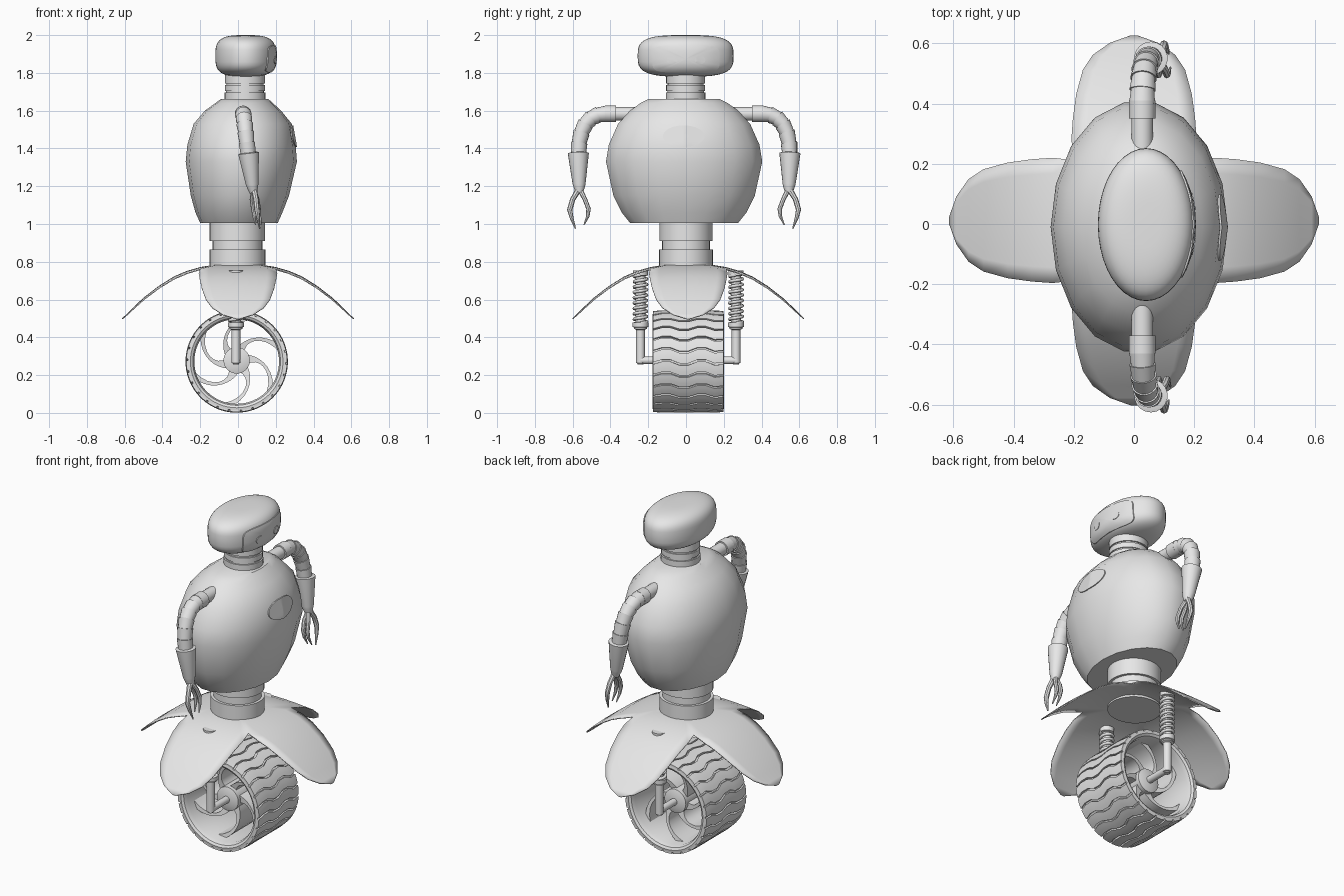
import bpy, bmesh
from math import sin, cos, pi, radians
from mathutils import Vector
from mathutils.bvhtree import BVHTree

cube = bpy.data.objects.get("Cube")
if cube:
    bpy.data.objects.remove(cube, do_unlink=True)

grey = bpy.data.materials.new("plain grey")
grey.use_nodes = True
grey.diffuse_color = (0.8, 0.8, 0.8, 1)
grey.node_tree.nodes["Principled BSDF"].inputs["Base Color"].default_value = (0.8, 0.8, 0.8, 1)


def finish(name, bm, angle=35):
    bmesh.ops.remove_doubles(bm, verts=bm.verts, dist=0.0002)
    bmesh.ops.recalc_face_normals(bm, faces=bm.faces)
    mesh = bpy.data.meshes.new(name)
    bm.to_mesh(mesh)
    bm.free()
    mesh.materials.append(grey)
    obj = bpy.data.objects.new(name, mesh)
    bpy.context.collection.objects.link(obj)
    bpy.ops.object.select_all(action='DESELECT')
    obj.select_set(True)
    bpy.context.view_layer.objects.active = obj
    bpy.ops.object.shade_smooth_by_angle(angle=radians(angle))
    return obj


def skin(bm, rings, caps=True, wrap=False, closed=True):
    """Bridge equal rings of points; wrap joins the last ring to the first."""
    vs = [[bm.verts.new(p) for p in ring] for ring in rings]
    n = len(vs[0])
    pairs = list(zip(vs, vs[1:])) + ([(vs[-1], vs[0])] if wrap else [])
    for a, b in pairs:
        for i in range(n if closed else n - 1):
            j = (i + 1) % n
            bm.faces.new((a[i], a[j], b[j], b[i]))
    if caps and not wrap:
        bm.faces.new(vs[0])
        bm.faces.new(vs[-1])


def loft(name, rings, angle=35, **kw):
    bm = bmesh.new()
    skin(bm, rings, **kw)
    return finish(name, bm, angle)


def ellipse(cx, cy, z, rx, ry, n=32):
    return [(cx + rx * cos(2 * pi * i / n), cy + ry * sin(2 * pi * i / n), z) for i in range(n)]


def tube_rings(pts, radii, n=14):
    pts = [Vector(p) for p in pts]
    rings = []
    for i, (p, r) in enumerate(zip(pts, radii)):
        t = (pts[min(i + 2, len(pts) - 1)] - pts[max(i - 2, 0)]).normalized()
        u = t.cross(Vector((1, 0, 0))).normalized()
        v = t.cross(u)
        rings.append([p + r * (u * cos(2 * pi * k / n) + v * sin(2 * pi * k / n)) for k in range(n)])
    return rings


def tube(name, pts, radii, n=14):
    return loft(name, tube_rings(pts, radii, n))


def patch(name, target, cy, cz, ry, rz, lift, power=2):
    """Thin plate laid on the +x side of a target surface."""
    mesh = target.data
    tree = BVHTree.FromPolygons([v.co for v in mesh.vertices], [p.vertices for p in mesh.polygons])
    rings = []
    for f, d in ((0.03, lift), (0.3, lift), (0.6, lift), (0.85, lift), (1, lift), (1, -0.003)):
        ring = []
        for i in range(40):
            a = 2 * pi * i / 40
            c, s = cos(a), sin(a)
            y = cy + f * ry * abs(c) ** (2 / power) * (1 if c > 0 else -1)
            z = cz + f * rz * abs(s) ** (2 / power) * (1 if s > 0 else -1)
            hit = tree.ray_cast(Vector((1, y, z)), Vector((-1, 0, 0)))[0]
            ring.append(((hit.x if hit else 0.1) + d, y, z))
        rings.append(ring)
    return loft(name, rings)


CY = -0.01          # upper body centre line
BY = 0.012          # wheel and skirt centre line

# Head: rounded pillow shape with visor and eyes
POW = 3.3
head_rings = []
for k in range(1, 24):
    t = pi * k / 24 - pi / 2
    zr = abs(sin(t)) ** (2 / POW) * (1 if t > 0 else -1)
    rr = cos(t) ** (2 / POW)
    head_rings.append(ellipse(0.04, -0.002, 1.89 + 0.11 * zr, 0.16 * rr, 0.254 * rr, 40))
head = loft("head", head_rings)
visor = patch("visor", head, 0, 1.874, 0.178, 0.072, 0.006, 5)
for side, y in (("left", 0.075), ("right", -0.075)):
    patch(side + "_eye", visor, y, 1.868, 0.028, 0.022, 0.003)

# Neck and waist: stepped collars
def stepped(name, cx, cy, steps, squash):
    rings = []
    for z0, z1, r in steps:
        rings += [ellipse(cx, cy, z, r, r * squash) for z in (z0, z1)]
    return loft(name, rings)

stepped("neck", 0.037, -0.002, ((1.64, 1.695, 0.108), (1.695, 1.705, 0.1), (1.705, 1.735, 0.106),
        (1.735, 1.745, 0.098), (1.745, 1.8, 0.106)), 0.97)
stepped("waist", -0.003, 0, ((0.765, 0.865, 0.148), (0.865, 0.91, 0.132), (0.91, 1.03, 0.147)), 0.96)

# Torso: barrel from elliptical sections (height, back, front, half width)
torso_rings = []
for z, back, front, w in ((1.005, -0.2, 0.21, 0.29), (1.06, -0.225, 0.235, 0.335), (1.15, -0.25, 0.27, 0.38),
                          (1.33, -0.277, 0.312, 0.42), (1.42, -0.268, 0.305, 0.405), (1.53, -0.235, 0.285, 0.355),
                          (1.6, -0.175, 0.228, 0.29), (1.64, -0.12, 0.185, 0.235), (1.662, -0.09, 0.16, 0.19)):
    torso_rings.append(ellipse((back + front) / 2, CY, z, (front - back) / 2, w, 18))
torso = loft("torso", torso_rings)
patch("chest_plate", torso, -0.012, 1.465, 0.11, 0.057, 0.006)

# Arms: shoulder, ribbed elbow, forearm and claw
for side, s in (("left", 1), ("right", -1)):
    def at(pts):
        return [(x, CY + s * y, z) for x, y, z in pts]

    tube(side + "_shoulder", at([(0.027, y, 1.583) for y in (0.2, 0.36, 0.36, 0.42, 0.42)]),
         (0.036, 0.036, 0.044, 0.044, 0.03), 20)
    pts, radii = [], []
    p0, p1, p2 = Vector((0.027, 0.41, 1.583)), Vector((0.03, 0.56, 1.585)), Vector((0.055, 0.56, 1.36))
    for k in range(7):
        t = k / 6
        p = p0 * (1 - t) ** 2 + p1 * 2 * t * (1 - t) + p2 * t * t
        pts += [p, p]
        radii += [0.039, 0.044]
    tube(side + "_elbow", at(pts), radii, 18)
    tube(side + "_forearm", at([(0.056, 0.56, 1.378), (0.056, 0.56, 1.375), (0.075, 0.556, 1.21),
                                (0.077, 0.555, 1.195), (0.082, 0.555, 1.165)]),
         (0.044, 0.056, 0.034, 0.03, 0.02), 18)
    tube(side + "_outer_finger", at([(0.085, 0.56, 1.18), (0.095, 0.59, 1.13), (0.1, 0.606, 1.075),
                                     (0.107, 0.595, 1.03), (0.115, 0.575, 0.975)]),
         (0.016, 0.014, 0.014, 0.01, 0.003), 8)
    for tag, dx in (("front", 0.014), ("rear", -0.014)):
        tube(side + "_" + tag + "_inner_finger", at([(0.083, 0.55, 1.18), (0.088 + dx, 0.525, 1.13),
             (0.095 + dx, 0.506, 1.08), (0.1 + dx, 0.51, 1.04), (0.107 + dx, 0.53, 0.995)]),
             (0.014, 0.012, 0.012, 0.009, 0.003), 8)

# Skirt: four drooping petals sharing a common crown
bm = bmesh.new()
outline = ((0.01, 0.01, 0.785), (0.12, 0.12, 0.785), (0.2, 0.2, 0.772), (0.27, 0.208, 0.752), (0.34, 0.203, 0.722),
           (0.42, 0.192, 0.672), (0.5, 0.17, 0.61), (0.55, 0.137, 0.563), (0.59, 0.08, 0.523), (0.615, 0.01, 0.5))
for q in range(4):
    c, s = round(cos(q * pi / 2)), round(sin(q * pi / 2))
    rows = []
    for r, w, z in outline:
        cols = [w * k / 4 for k in range(-4, 5)]
        rows.append([(r * c - v * s, BY + r * s + v * c, z - 0.25 * v * v) for v in cols])
    skin(bm, rows, caps=False, closed=False)
skirt = finish("skirt", bm, 50)
solid = skirt.modifiers.new("thickness", 'SOLIDIFY')
solid.thickness = 0.006

# Wheel: hollow tyre barrel around the y axis
WX, WZ, W = -0.007, 0.272, 0.187

def polar(r, a, y):
    return (WX + r * cos(a), BY + y, WZ + r * sin(a))

section = ((0.258, W), (0.245, W + 0.002), (0.232, W - 0.006), (0.224, W - 0.03))
section += tuple((r, -y) for r, y in reversed(section))
loft("tyre", [[polar(r, 2 * pi * k / 64, y) for r, y in section] for k in range(64)], wrap=True)

# Tread: raised zigzag bars across the tyre
bm = bmesh.new()
BARS = 26
pitch = 2 * pi / BARS
for b in range(BARS):
    rows = []
    for j in range(9):
        y = -W + 2 * W * j / 8
        a = b * pitch + (0.035 if j % 4 in (1, 2) else -0.035) * (0.5 if j in (0, 8) else 1)
        edge = 0.004 if j in (0, 8) else 0
        top = [polar(0.271 - edge, a + pitch * 0.84 * k / 3, y) for k in range(4)]
        base = [polar(0.25, a + pitch * 0.84 * k, y) for k in (1, 0)]
        rows.append(top + base)
    skin(bm, rows)
finish("tread", bm, 30)

# Swirled spokes
bm = bmesh.new()
for b in range(6):
    rows = []
    for k in range(9):
        t = k / 8
        r = 0.055 + 0.175 * t
        a = b * pi / 3 + 0.25 - 0.95 * t ** 1.4
        half = (0.014 + 0.022 * (2 * t - 1) ** 2) / r / 1.3
        depth = 0.075 + 0.03 * t
        rows.append([polar(r, a + d * half, y * depth) for d, y in ((-1, -1), (1, -1), (1, 1), (-1, 1))])
    skin(bm, rows)
finish("spokes", bm)

def along_y(name, spans, n=24):
    tube(name, [(WX, BY + y, WZ + 0.006) for y, r in spans], [r for y, r in spans], n)

along_y("hub", [(-0.11, 0.04), (-0.1, 0.07), (0.1, 0.07), (0.11, 0.04)])
along_y("axle", [(-0.255, 0.02), (0.255, 0.02)], 16)

# Suspension legs with coil springs
for side, s in (("left", 1), ("right", -1)):
    y = BY + s * 0.253
    stepped(side + "_leg", WX - 0.004, y, ((0.257, 0.262, 0.016), (0.265, 0.44, 0.023), (0.445, 0.452, 0.034),
            (0.455, 0.478, 0.042), (0.482, 0.725, 0.027), (0.728, 0.755, 0.04)), 1)
    turns, per = 9, 14
    pts = [(WX - 0.004 + 0.034 * cos(2 * pi * k / per), y + 0.034 * sin(2 * pi * k / per),
            0.475 + 0.255 * k / (turns * per)) for k in range(turns * per + 1)]
    curve = bpy.data.curves.new(side + "_spring", 'CURVE')
    curve.dimensions = '3D'
    curve.bevel_depth = 0.0085
    curve.bevel_resolution = 2
    spline = curve.splines.new('POLY')
    spline.points.add(len(pts) - 1)
    for point, co in zip(spline.points, pts):
        point.co = (*co, 1)
    curve.materials.append(grey)
    bpy.context.collection.objects.link(bpy.data.objects.new(side + "_spring", curve))
